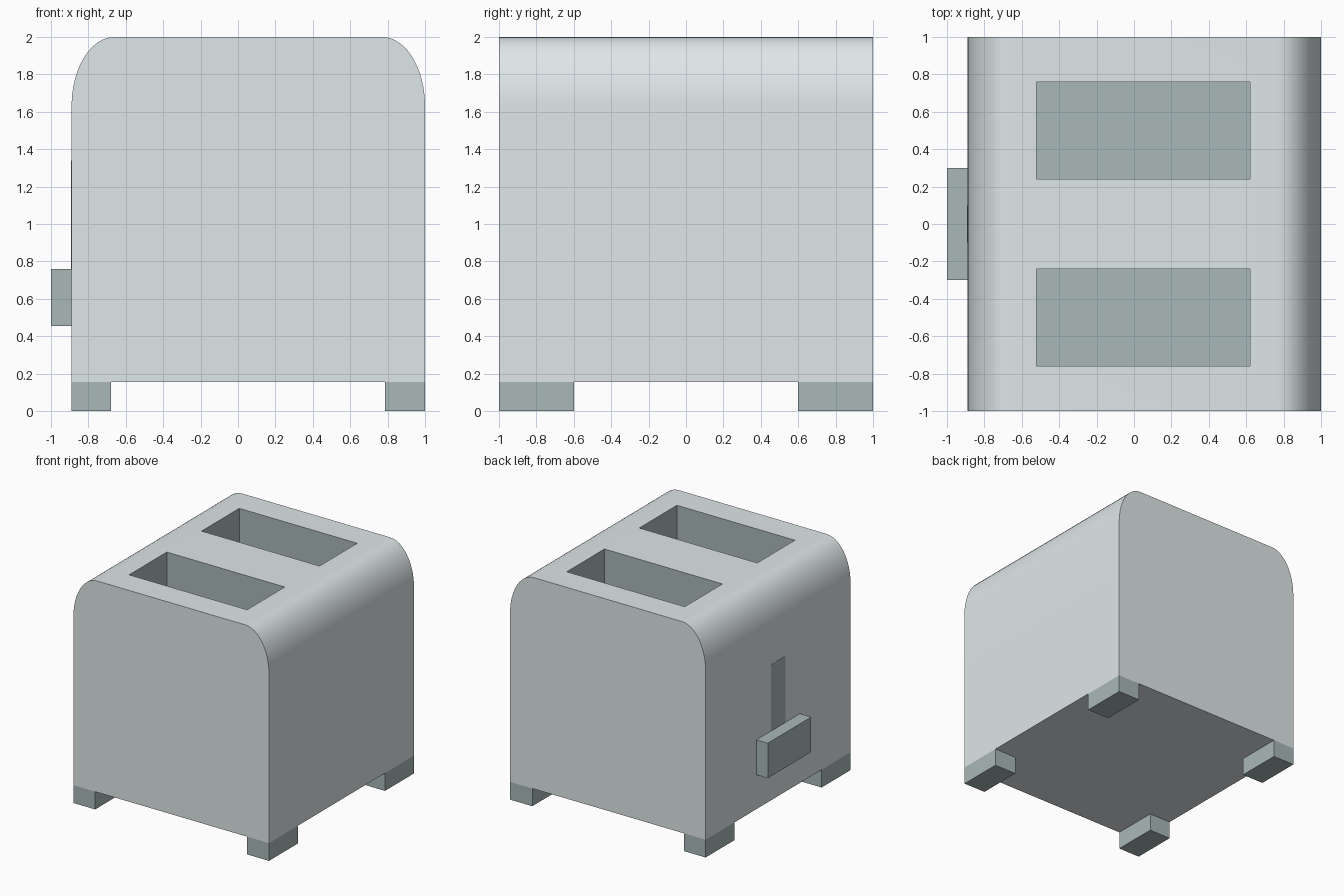
import bpy, bmesh
from math import sin, cos, pi, radians

if "Cube" in bpy.data.objects:
    bpy.data.objects.remove(bpy.data.objects["Cube"])


def material(name, rgb):
    m = bpy.data.materials.new(name)
    m.diffuse_color = (*rgb, 1)
    m.use_nodes = True
    m.node_tree.nodes["Principled BSDF"].inputs["Base Color"].default_value = m.diffuse_color
    return m


SHELL = material("shell_grey", (0.74, 0.80, 0.81))
TRIM = material("trim_grey", (0.40, 0.48, 0.48))


def finish(bm, name, mat):
    bmesh.ops.recalc_face_normals(bm, faces=bm.faces[:])
    me = bpy.data.meshes.new(name)
    bm.to_mesh(me)
    bm.free()
    me.materials.append(mat)
    ob = bpy.data.objects.new(name, me)
    bpy.context.collection.objects.link(ob)
    return ob


def box(name, x, y, z, mat=TRIM):
    bm = bmesh.new()
    bmesh.ops.create_cube(bm, size=1)
    for v in bm.verts:
        for i, (lo, hi) in enumerate((x, y, z)):
            v.co[i] = lo if v.co[i] < 0 else hi
    return finish(bm, name, mat)


# Body: rounded-top profile extruded front to back
X0, X1, Z0, Z1 = -0.89, 1.0, 0.155, 2.0
RX, RZ, SEG = 0.23, 0.37, 12
profile = [(X0, Z0), (X1, Z0)]
for cx, start in ((X1 - RX, 0), (X0 + RX, pi / 2)):
    for i in range(SEG + 1):
        a = start + pi / 2 * i / SEG
        profile.append((cx + RX * cos(a), Z1 - RZ + RZ * sin(a)))
bm = bmesh.new()
face = bm.faces.new([bm.verts.new((x, -1, z)) for x, z in profile])
ext = bmesh.ops.extrude_face_region(bm, geom=[face])["geom"]
bmesh.ops.translate(bm, vec=(0, 2, 0),
                    verts=[g for g in ext if isinstance(g, bmesh.types.BMVert)])
body = finish(bm, "body", SHELL)
body.data.materials.append(TRIM)

# Two bread slots cut into the top
FLOOR = 1.2
bpy.context.view_layer.objects.active = body
body.select_set(True)
for y in ((-0.76, -0.24), (0.24, 0.76)):
    cutter = box("slot_cutter", (-0.52, 0.62), y, (FLOOR, 2.2))
    cutter.hide_render = True
    mod = body.modifiers.new("slot", 'BOOLEAN')
    mod.operation = 'DIFFERENCE'
    mod.solver = 'EXACT'
    mod.object = cutter
    bpy.ops.object.modifier_apply(modifier=mod.name)
    bpy.data.objects.remove(cutter)

# Darker slot lining
for p in body.data.polygons:
    c = p.center
    lined = -0.53 < c.x < 0.63 and abs(c.y) < 0.8 and FLOOR - 0.01 < c.z < 1.99
    p.material_index = 1 if lined else 0
bpy.ops.object.shade_smooth_by_angle(angle=radians(30))

# Feet under each corner
for xn, x in (("left", (X0, -0.68)), ("right", (0.785, X1))):
    for yn, y in (("front", (-1, -0.6)), ("back", (0.6, 1))):
        box(f"{yn}_{xn}_foot", x, y, (0, Z0))

# Lever and its track on the left side
box("lever", (-1.0, X0), (-0.3, 0.3), (0.455, 0.76))
box("lever_track", (X0 - 0.002, X0 + 0.01), (-0.1, 0.1), (0.5, 1.34))
